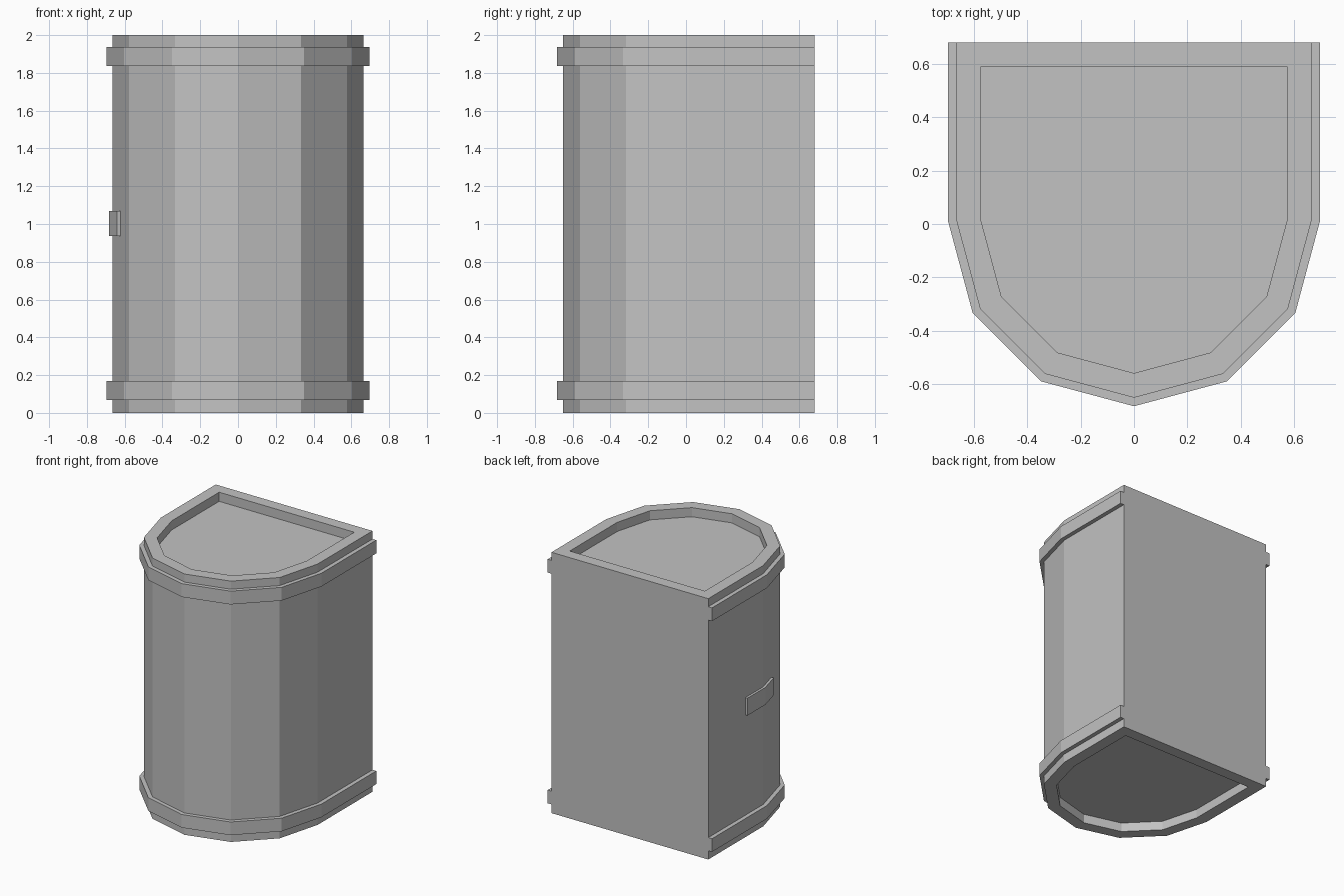
import bpy, bmesh
from math import sin, cos, pi

cube = bpy.data.objects.get("Cube")
if cube:
    bpy.data.objects.remove(cube, do_unlink=True)

BACK = 0.68      # flat back plane
MID = 0.015      # centre of the rounded front
RADIUS = 0.665
HEIGHT = 2.0

grey = bpy.data.materials.new("plain_grey")
grey.use_nodes = True
colour = (0.54, 0.54, 0.54, 1)
grey.diffuse_color = colour
grey.node_tree.nodes["Principled BSDF"].inputs["Base Color"].default_value = colour


def d_arc(radius):
    """Six-sided half round, from the left side to the right side."""
    return [(radius * cos(i * pi / 6), MID - radius * sin(i * pi / 6)) for i in range(7)]


def d_profile(radius, back):
    return [(radius, back)] + d_arc(radius) + [(-radius, back)]


def finish(name, bm):
    bmesh.ops.recalc_face_normals(bm, faces=bm.faces)
    mesh = bpy.data.meshes.new(name)
    bm.to_mesh(mesh)
    bm.free()
    mesh.materials.append(grey)
    obj = bpy.data.objects.new(name, mesh)
    bpy.context.collection.objects.link(obj)
    return obj


def loft(name, sections):
    """Skin a stack of (outline, z) sections and cap both ends."""
    bm = bmesh.new()
    rings = [[bm.verts.new((x, y, z)) for x, y in outline] for outline, z in sections]
    for low, high in zip(rings, rings[1:]):
        n = len(low)
        for i in range(n):
            j = (i + 1) % n
            bm.faces.new((low[i], low[j], high[j], high[i]))
    bm.faces.new(rings[0])
    bm.faces.new(rings[-1])
    return finish(name, bm)


# Body with a shallow recess in the top and the bottom
outer = d_profile(RADIUS, BACK)
inner = d_profile(0.573, 0.59)
depth = 0.07
loft("body", [(inner, depth), (inner, 0), (outer, 0),
              (outer, HEIGHT), (inner, HEIGHT), (inner, HEIGHT - depth)])

# Raised bands around the sides and front, open at the back
band_outline = d_profile(0.697, BACK) + d_profile(RADIUS - 0.01, BACK)[::-1]
for name, low, high in (("lower_band", 0.067, 0.168), ("upper_band", 1.836, 1.938)):
    loft(name, [(band_outline, low), (band_outline, high)])

# Handle plate bent around the first corner of the right side
slope = 0.268 * 0.96
plate = [(-0.683, 0.23), (-0.683, MID), (-0.64, MID - 0.165),
         (-0.622, MID - 0.16), (-0.66, MID), (-0.66, 0.23)]
loft("handle", [(plate, 0.937), (plate, 1.07)])
